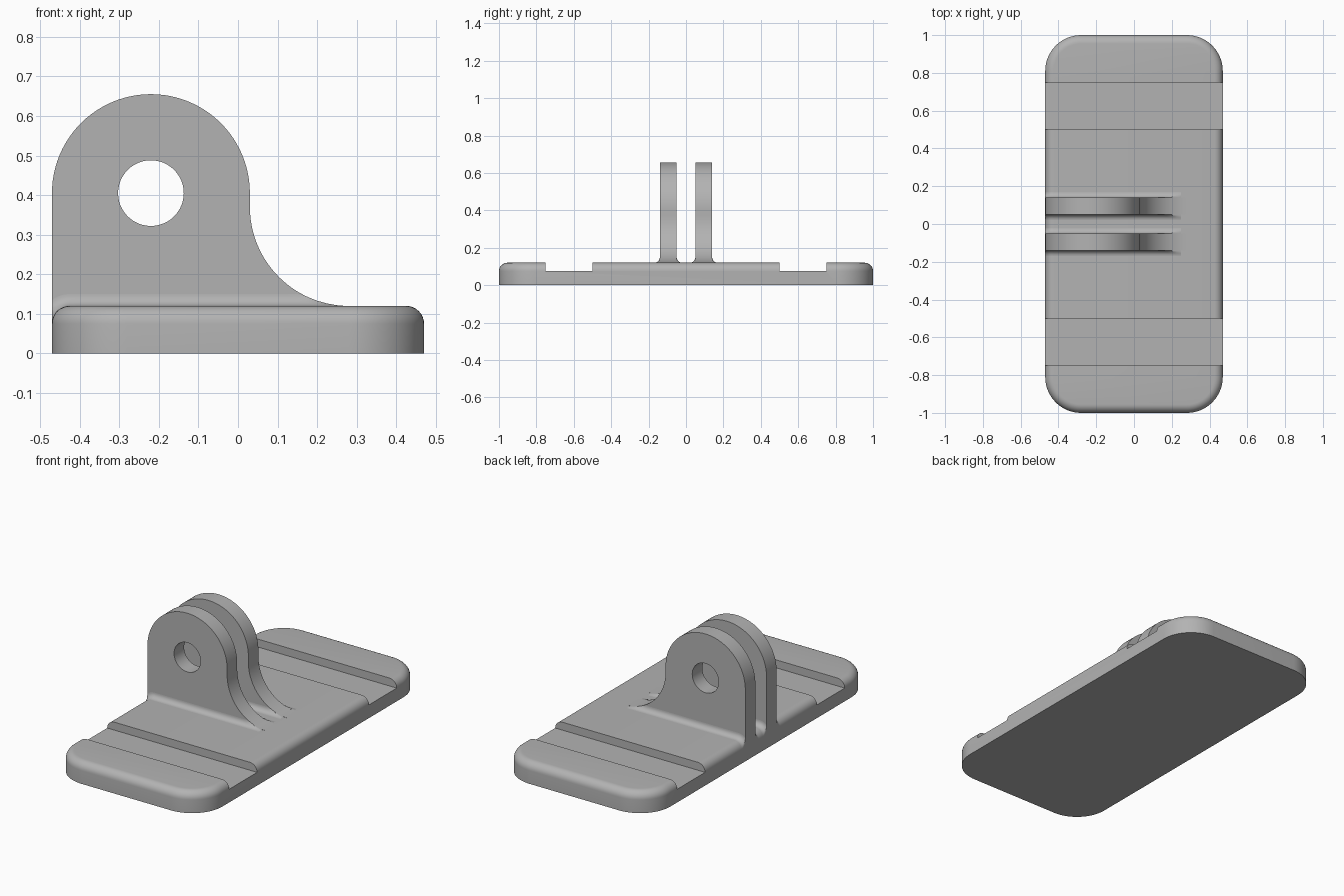
import bpy, bmesh
from math import sin, cos, pi, sqrt, radians

if "Cube" in bpy.data.objects:
    bpy.data.objects.remove(bpy.data.objects["Cube"])

HX, HY, TOP = 0.47, 1.0, 0.12      # plate half sizes and height
CORNER, EDGE = 0.19, 0.045         # plan corner radius, top edge rounding
LX, LZ, LR = -0.22, 0.405, 0.25    # lug eye centre and radius
SWEEP_Z = TOP + LR                 # height of the concave sweep centre
FOOT = 0.03                        # fillet where lugs meet the plate

grey = bpy.data.materials.new("plain grey")
grey.use_nodes = True
colour = (0.45, 0.45, 0.45, 1)
grey.diffuse_color = colour
grey.node_tree.nodes["Principled BSDF"].inputs["Base Color"].default_value = colour


def make(name, bm):
    mesh = bpy.data.meshes.new(name)
    bm.to_mesh(mesh)
    bm.free()
    mesh.materials.append(grey)
    ob = bpy.data.objects.new(name, mesh)
    bpy.context.collection.objects.link(ob)
    return ob


def activate(ob):
    bpy.ops.object.select_all(action='DESELECT')
    ob.select_set(True)
    bpy.context.view_layer.objects.active = ob


def smooth(ob):
    activate(ob)
    bpy.ops.object.shade_smooth_by_angle(angle=radians(30))


def cut(ob, cutter):
    mod = ob.modifiers.new("cut", 'BOOLEAN')
    mod.operation, mod.object, mod.solver = 'DIFFERENCE', cutter, 'EXACT'
    activate(ob)
    bpy.ops.object.modifier_apply(modifier=mod.name)
    bpy.data.objects.remove(cutter)


def arc(cx, cy, r, a0, a1, n):
    return [(cx + r * cos(radians(a0 + (a1 - a0) * i / n)),
             cy + r * sin(radians(a0 + (a1 - a0) * i / n))) for i in range(n + 1)]


# Base plate: stacked rounded rectangles, shrinking along the top rounding
def plan_loop(inset):
    pts = []
    for k, (sx, sy) in enumerate([(1, 1), (-1, 1), (-1, -1), (1, -1)]):
        pts += arc(sx * (HX - CORNER), sy * (HY - CORNER), CORNER - inset,
                   90 * k, 90 * k + 90, 16)
    return pts


levels = [(0, 0)] + [(EDGE * (1 - cos(i * pi / 16)), TOP - EDGE + EDGE * sin(i * pi / 16))
                     for i in range(9)]
bm = bmesh.new()
rings = [[bm.verts.new((x, y, z)) for x, y in plan_loop(d)] for d, z in levels]
count = len(rings[0])
for low, high in zip(rings, rings[1:]):
    for i in range(count):
        j = (i + 1) % count
        bm.faces.new((low[i], low[j], high[j], high[i]))
bm.faces.new(rings[0][::-1])
bm.faces.new(rings[-1])
plate = make("base_plate", bm)

# Strap grooves across the plate
for side in (-1, 1):
    bm = bmesh.new()
    bmesh.ops.create_cube(bm, size=1)
    bmesh.ops.scale(bm, vec=(2, 0.25, 0.2), verts=bm.verts)
    bmesh.ops.translate(bm, vec=(0, side * 0.625, TOP - EDGE + 0.1), verts=bm.verts)
    cut(plate, make("groove_cutter", bm))
smooth(plate)


# Lug: rounded eye with a concave sweep down to the plate
def lug(name, y0, y1):
    outline = ([(-HX, TOP - EDGE)] + arc(LX, LZ, LR, 180, 0, 48)
               + arc(LX + 2 * LR, SWEEP_Z, LR, 180, 270, 24)
               + [(LX + 2 * LR, TOP - EDGE)])
    bm = bmesh.new()
    face = bm.faces.new([bm.verts.new((x, y0, z)) for x, z in outline])
    grown = bmesh.ops.extrude_face_region(bm, geom=[face])["geom"]
    bmesh.ops.translate(bm, vec=(0, y1 - y0, 0),
                        verts=[g for g in grown if isinstance(g, bmesh.types.BMVert)])
    bmesh.ops.recalc_face_normals(bm, faces=bm.faces)
    ob = make(name, bm)
    bpy.ops.mesh.primitive_cylinder_add(vertices=48, radius=0.083, depth=0.5,
                                        location=(LX, (y0 + y1) / 2, LZ),
                                        rotation=(pi / 2, 0, 0))
    cut(ob, bpy.context.object)
    smooth(ob)


# Foot fillet: concave strip following the plate top and its rounded edge
def foot_fillet(name, y, side):
    path = [(-HX + EDGE - EDGE * cos(a), TOP - EDGE + EDGE * sin(a), -cos(a), sin(a))
            for a in [i * pi / 24 for i in range(13)]]
    path += [(x, TOP, 0, 1) for x in [-HX + EDGE + 0.025 * i for i in range(1, 28)]]
    bm = bmesh.new()
    rows = []
    for px, pz, nx, nz in path:
        row = []
        for i in range(9):
            t = i * pi / 16
            d, h = FOOT * (1 - cos(t)), FOOT * (1 - sin(t))
            x, z = max(-HX, px + nx * h), pz + nz * h
            if x > LX + LR:
                z = min(z, SWEEP_Z - sqrt(LR ** 2 - (x - LX - 2 * LR) ** 2))
            row.append(bm.verts.new((x, y + side * d, z)))
        rows.append(row)
    for a, b in zip(rows, rows[1:]):
        for i in range(8):
            quad = (a[i], a[i + 1], b[i + 1], b[i])
            bm.faces.new(quad if side < 0 else quad[::-1])
    bm.normal_update()
    if sum(f.normal.z * f.calc_area() for f in bm.faces) < 0:
        bmesh.ops.reverse_faces(bm, faces=bm.faces)
    smooth(make(name, bm))


for label, y0, y1 in (("front", -0.14, -0.05), ("back", 0.05, 0.14)):
    lug(label + "_lug", y0, y1)
    foot_fillet(label + "_lug_fillet_a", y0, -1)
    foot_fillet(label + "_lug_fillet_b", y1, 1)
